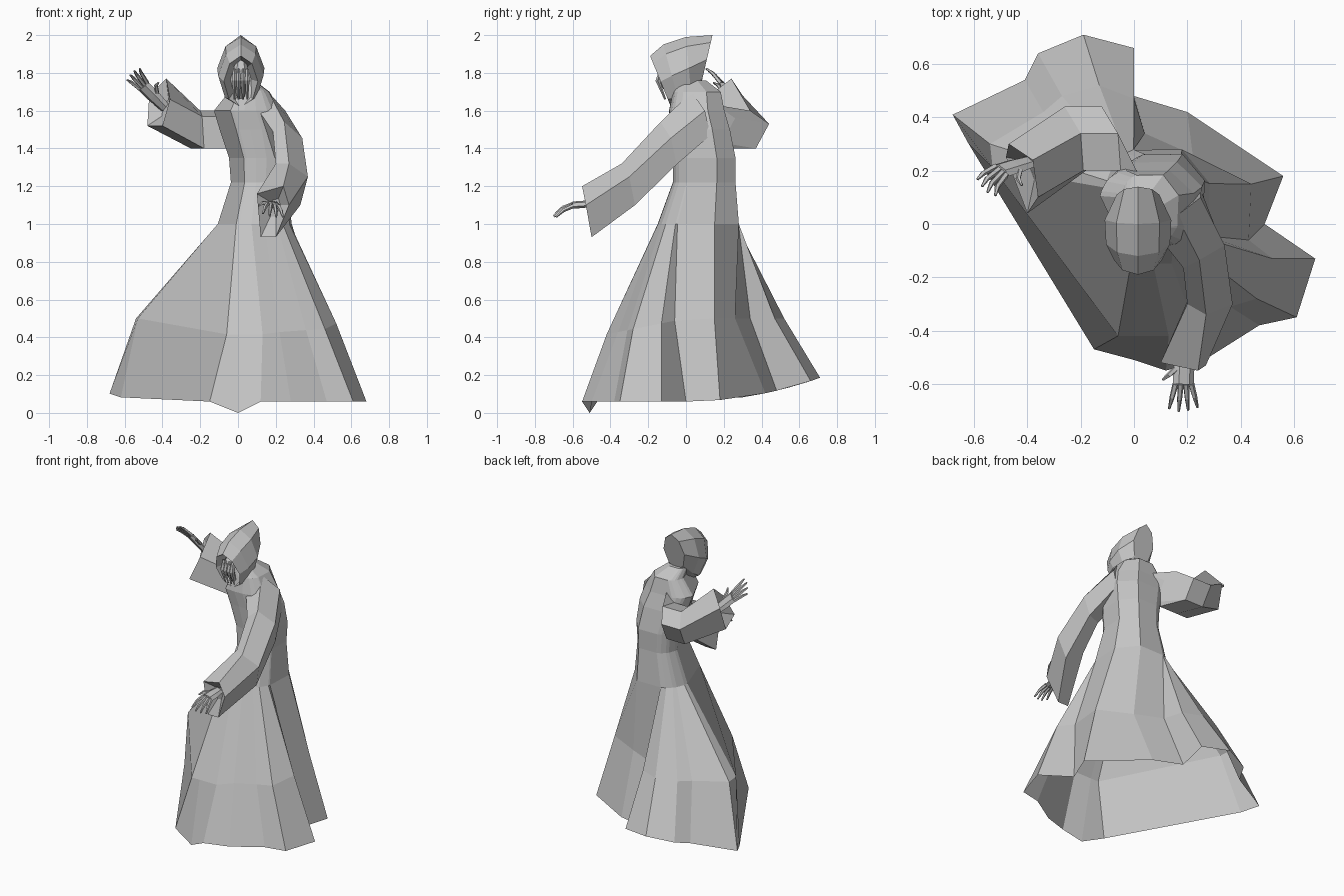
import bpy, bmesh, math
from mathutils import Vector

cube = bpy.data.objects.get("Cube")
if cube:
    bpy.data.objects.remove(cube, do_unlink=True)

GREY = (.55, .55, .55, 1)
cloth = bpy.data.materials.new("plain_grey")
cloth.diffuse_color = GREY
cloth.use_nodes = True
cloth.node_tree.nodes["Principled BSDF"].inputs["Base Color"].default_value = GREY


def loft(name, rings, cap_start=False, cap_end=False):
    """Skin a list of equal-length closed rings into one flat-shaded object."""
    bm = bmesh.new()
    loops = [[bm.verts.new(point) for point in ring] for ring in rings]
    count = len(loops[0])
    for lower, upper in zip(loops, loops[1:]):
        for i in range(count):
            j = (i + 1) % count
            bm.faces.new((lower[i], lower[j], upper[j], upper[i]))
    if cap_start:
        bm.faces.new(loops[0])
    if cap_end:
        bm.faces.new(loops[-1])
    bmesh.ops.recalc_face_normals(bm, faces=bm.faces)
    mesh = bpy.data.meshes.new(name)
    bm.to_mesh(mesh)
    bm.free()
    mesh.materials.append(cloth)
    obj = bpy.data.objects.new(name, mesh)
    bpy.context.collection.objects.link(obj)
    return obj


def tube(name, path, radii, sides=5, flat=1, side_axis=(1, 0, 0)):
    """Tapered tube along a path; flat squeezes it across the side axis."""
    path = [Vector(point) for point in path]
    rings = []
    for k, centre in enumerate(path):
        along = path[min(k + 1, len(path) - 1)] - path[max(k - 1, 0)]
        along.normalize()
        wide = Vector(side_axis)
        wide = (wide - along * wide.dot(along)).normalized()
        thin = along.cross(wide) * flat
        ring = []
        for step in range(sides):
            angle = math.tau * step / sides
            ring.append(centre + (wide * math.cos(angle) + thin * math.sin(angle)) * radii[k])
        rings.append(ring)
    return loft(name, rings, True, True)


# Robe plan: uneven fold corners at the hem and at the knee, from the front round
hem_plan = [(0, -.51), (.12, -.55), (.28, -.5), (.47, -.38), (.61, -.35), (.68, -.13),
            (.49, 0), (.56, .18), (.2, .42), (0, .48), (0, .66), (-.19, .71),
            (-.36, .64), (-.41, .54), (-.68, .41), (-.62, .3), (-.15, -.47)]
knee_plan = [(0, -.42), (.13, -.42), (.22, -.36), (.36, -.31), (.46, -.28), (.52, -.13),
             (.43, -.06), (.44, .15), (.22, .26), (.04, .34), (0, .47), (-.13, .52),
             (-.27, .48), (-.34, .42), (-.54, .3), (-.53, .21), (-.06, -.42)]

# The hem lifts towards the trailing back and dips to the ground at the front tip
hem = [(x, y, .06 + max(y, 0) ** 2 / 4) for x, y in hem_plan]
hem[0] = (*hem_plan[0], 0)
knee = [(x, y, .5 + min(y, 0) / 5) for x, y in knee_plan]


def oval(cx, cy, rx, ry, z):
    """Squarish section whose corners continue the folds of the knee."""
    ring = []
    for x, y in knee_plan:
        way = Vector((x - .15, y - .07)).normalized()
        across, deep = [math.copysign(abs(part) ** .75, part) for part in way]
        ring.append((cx + rx * across, cy + ry * deep, z))
    return ring


body = [(.09, .07, .2, .22, 1), (.11, .1, .15, .17, 1.22), (.11, .1, .16, .17, 1.35),
        (.08, .08, .18, .16, 1.5), (.05, .06, .18, .15, 1.6),
        (.06, .06, .11, .13, 1.7), (.02, .03, .07, .08, 1.76)]
loft("robe", [hem, knee] + [oval(*section) for section in body], cap_end=True)


def shifted(ring, offset):
    return [Vector(point) + Vector(offset) for point in ring]


def between(first, second, offset):
    middle = [Vector(a).lerp(Vector(b), .5) for a, b in zip(first, second)]
    return shifted(middle, offset)


# Sleeves: shoulder to flared cuff, with a recessed lining
def sleeve(name, rings, wrist):
    lining = [Vector(wrist).lerp(Vector(point), .35) for point in rings[-1]]
    loft(name, rings + [lining], True, True)


elbow = [(-.2, .34, 1.6), (-.26, .44, 1.53), (-.25, .37, 1.4), (-.18, .2, 1.4), (-.19, .2, 1.57)]
cuff = [(-.38, .24, 1.77), (-.47, .3, 1.68), (-.48, .25, 1.52), (-.4, .04, 1.52), (-.36, .1, 1.66)]
sleeve("right_sleeve", [shifted(elbow, (.23, -.18, .03)), shifted(elbow, (.14, 0, 0)), elbow, cuff],
       (-.36, .23, 1.6))

shoulder = [(.11, -.07, 1.6), (.16, .03, 1.7), (.25, .1, 1.6), (.25, .13, 1.47), (.15, 0, 1.42)]
elbow = [(.2, -.3, 1.32), (.27, -.34, 1.32), (.37, -.3, 1.25), (.33, -.27, 1.1), (.23, -.22, 1.15)]
cuff = [(.1, -.52, 1.16), (.24, -.55, 1.2), (.27, -.53, 1.1), (.2, -.5, .93), (.12, -.5, .93)]
sleeve("left_sleeve", [shoulder, between(shoulder, elbow, (.03, .02, .03)), elbow, cuff],
       (.2, -.45, 1.1))


# Hands: flat palm, four bent fingers fanned along the reach, and a thumb
def hand(side, wrist, palm, side_axis, reach, lift):
    wrist, palm, reach, lift = Vector(wrist), Vector(palm), Vector(reach), Vector(lift)
    axis = Vector(side_axis).normalized()
    middle = wrist.lerp(palm, .6)
    tube(side + "_palm", [wrist, middle, palm], (.03, .04, .04), 6, .45, axis)
    digits = {"thumb": (middle - axis * .03, middle - axis * .08 + reach * .4)}
    for n, label in enumerate(("index", "middle", "ring", "little")):
        fan = axis * (n - 1.5)
        shorter = abs(n - 1.3) * .1
        digits[label + "_finger"] = (palm + fan * .02, palm + fan * .036 + reach * (1.05 - shorter))
    for label, (root, tip) in digits.items():
        bend = root.lerp(tip, .55) + lift
        tube(side + "_" + label, [root, bend, tip], (.012, .01, .005), 5, 1, axis)


hand("left", (.19, -.46, 1.11), (.185, -.6, 1.1), (1, 0, -.2), (0, -.1, -.06), (0, 0, .01))
hand("right", (-.37, .24, 1.6), (-.5, .2, 1.73), (-.6, .5, -.5), (-.06, -.07, .07), (-.01, 0, .01))

# Hood: mirrored sections from the face hollow round to the back peak
MID = .015
PROFILE = [(0, 0), (.15, .65), (.5, 1), (.85, .7), (1, 0)]


def hood_ring(top_y, top_z, chin_y, chin_z, half_width):
    top, chin = Vector((MID, top_y, top_z)), Vector((MID, chin_y, chin_z))
    side = Vector((half_width, 0, 0))
    left = [top.lerp(chin, drop) + side * width for drop, width in PROFILE]
    right = [top.lerp(chin, drop) - side * width for drop, width in PROFILE[-2:0:-1]]
    return left + right


hood = [(-.06, 1.86, -.03, 1.67, .055), (-.19, 1.89, -.08, 1.62, .09),
        (-.12, 1.95, -.03, 1.62, .12), (0, 1.99, .03, 1.66, .125), (.14, 2, .08, 1.74, .08)]
loft("hood", [hood_ring(*section) for section in hood], True, True)

# Face: narrow skull with hanging strands
tube("face", [(MID, -.07, 1.87), (MID, -.11, 1.8), (MID, -.11, 1.74), (MID, -.07, 1.67)],
     (.025, .045, .035, .02), 6, .8)
for name, sign in (("left", 1), ("right", -1)):
    for label, spread in (("inner", .012), ("outer", .034)):
        x = MID + sign * spread
        tube(f"{name}_{label}_strand", [(x, -.13, 1.82), (x, -.15, 1.76), (x, -.11, 1.66)],
             (.008, .012, .005), 4)
